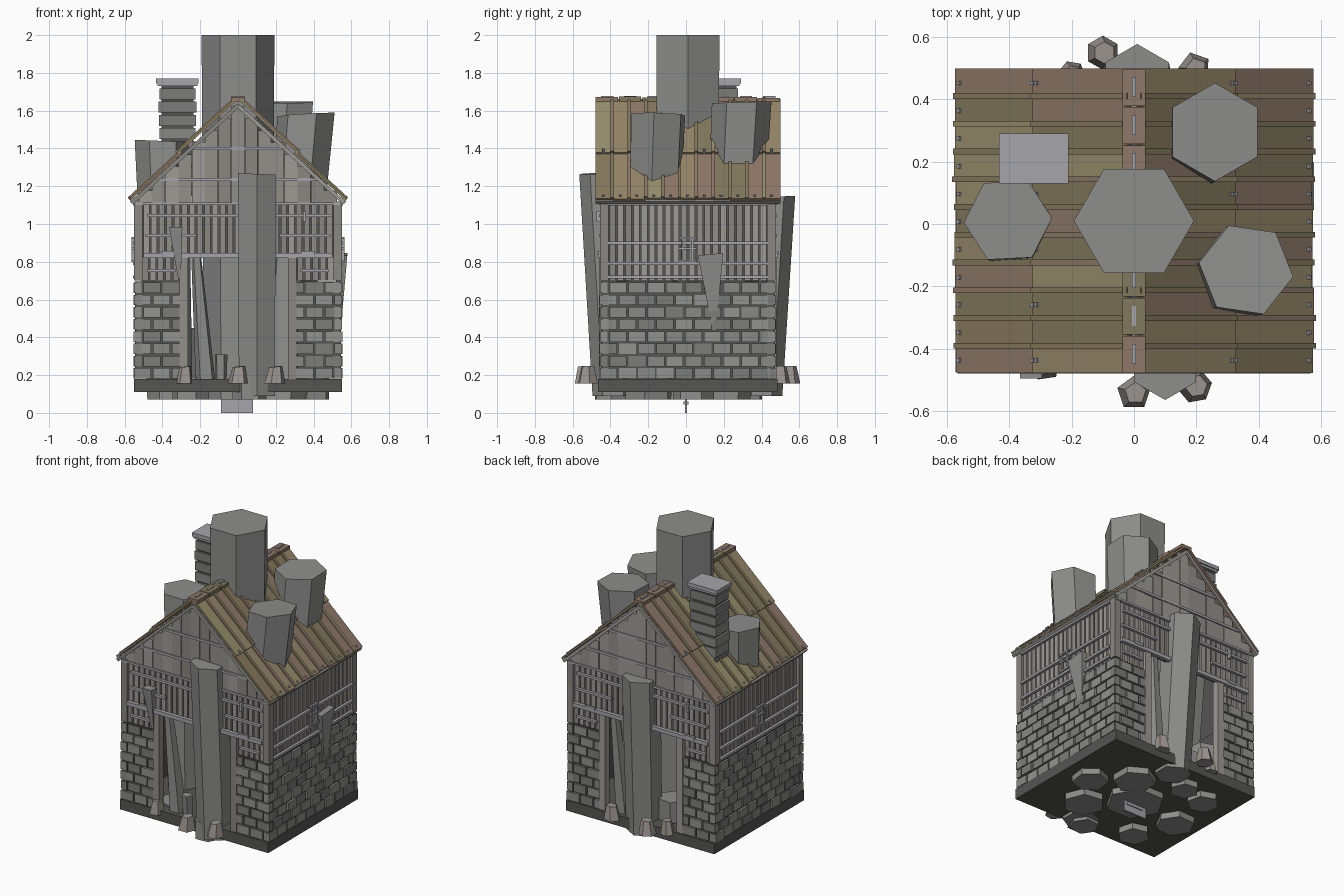
import bpy, bmesh, random
from math import pi, cos, sin, atan2, hypot
from mathutils import Matrix, Vector

if "Cube" in bpy.data.objects:
    bpy.data.objects.remove(bpy.data.objects["Cube"])

random.seed(4)
CY = 0.01                      # building centre in y
T = Matrix.Translation
STONE = [(0.27, 0.27, 0.265)]
BRICK = [(0.20, 0.20, 0.195), (0.25, 0.25, 0.245), (0.29, 0.29, 0.28)]
WOOD = [(0.29, 0.28, 0.255), (0.34, 0.33, 0.30), (0.25, 0.245, 0.22)]
ROOF = [(0.30, 0.24, 0.14), (0.24, 0.19, 0.11), (0.31, 0.27, 0.15), (0.27, 0.19, 0.14), (0.22, 0.19, 0.11)]
DARK = [(0.09, 0.09, 0.088)]
METAL = [(0.38, 0.38, 0.41)]
MATS = {}


def material(c):
    if c not in MATS:
        MATS[c] = bpy.data.materials.new("tone_%d" % len(MATS))
        MATS[c].diffuse_color = (*c, 1)
    return MATS[c]


def box(bm, lo, hi, m=Matrix(), k=None):
    """Box between two corners, placed by matrix m; k picks the tone."""
    lo, hi = Vector(lo), Vector(hi)
    mm = m @ T((lo + hi) / 2) @ Matrix.Diagonal((*(hi - lo), 1))
    vs = bmesh.ops.create_cube(bm, size=1, matrix=mm)["verts"]
    k = random.randrange(60) if k is None else k
    for f in {f for v in vs for f in v.link_faces}:
        f.material_index = k


def prism(bm, p0, p1, r0, r1, n=6, phase=0.0, tilt=(0, 0), sx=1, sy=1):
    """Leaning n-sided column with horizontal ends and an optionally sloped top."""
    rings = []
    for p, r, t in ((p0, r0, (0, 0)), (p1, r1, tilt)):
        ring = []
        for i in range(n):
            a = phase + 2 * pi * i / n
            dx, dy = r * cos(a) * sx, r * sin(a) * sy
            ring.append(bm.verts.new((p[0] + dx, p[1] + dy, p[2] + t[0] * dx + t[1] * dy)))
        rings.append(ring)
    b, t = rings
    bm.faces.new(b[::-1])
    bm.faces.new(t)
    for i in range(n):
        j = (i + 1) % n
        bm.faces.new((b[i], b[j], t[j], t[i]))


def finish(bm, name, tones):
    for f in bm.faces:
        f.material_index %= len(tones)
    bmesh.ops.recalc_face_normals(bm, faces=bm.faces[:])
    me = bpy.data.meshes.new(name)
    bm.to_mesh(me)
    bm.free()
    for c in tones:
        me.materials.append(material(c))
    ob = bpy.data.objects.new(name, me)
    bpy.context.collection.objects.link(ob)


def roof_z(x):
    return 1.645 - abs(x) * 0.53 / 0.58


# Floor slab
bm = bmesh.new()
box(bm, (-0.55, -0.465, 0.11), (0.55, 0.485, 0.18))
finish(bm, "floor_slab", DARK)

# Walls: local x along the wall, -y outwards
bricks, mortar, slats, frame, rails = (bmesh.new() for _ in range(5))


def brick_panel(m, u0, u1, z0=0.182, z1=0.70, rows=8):
    h = (z1 - z0) / rows
    box(mortar, (u0 + 0.005, 0.012, z0), (u1 - 0.005, 0.045, z1 - 0.005), m)
    for r in range(rows):
        u = u0 - (0.05 if r % 2 else 0)
        while u < u1 - 0.01:
            a, b = max(u, u0), min(u + 0.09, u1)
            if b - a > 0.015:
                d = random.uniform(-0.004, 0.005)
                box(bricks, (a, d, z0 + r * h), (b, 0.04, z0 + (r + 1) * h - 0.01), m)
            u += 0.1


def slat_panel(m, u0, u1, z0, z1):
    box(mortar, (u0, 0.03, z0), (u1, 0.036, z1), m)
    n = max(1, round((u1 - u0) / 0.041))
    w = (u1 - u0) / n
    for i in range(n):
        box(slats, (u0 + i * w + 0.005, 0.012, z0), (u0 + (i + 1) * w - 0.005, 0.031, z1), m)


def rail(m, u0, u1, z, h=0.016, out=0.006):
    box(rails, (u0, -out, z - h / 2), (u1, 0.012, z + h / 2), m)


for turn in (0, pi):           # front and back walls with doorways
    m = T((0, CY, 0)) @ Matrix.Rotation(turn, 4, 'Z') @ T((0, -0.465, 0))
    for s in (-1, 1):
        a, b = sorted((s * 0.31, s * 0.55))
        brick_panel(m, a, b)
        slat_panel(m, *sorted((s * 0.31, s * 0.51)), 0.70, 0.83)
        a, b = sorted((s * 0.265, s * 0.31))
        box(frame, (a, -0.005, 0.18), (b, 0.045, 0.83), m)
        a, b = sorted((s * 0.505, s * 0.55))
        box(frame, (a, 0, 0.70), (b, 0.045, 1.11), m)
        rail(m, *sorted((s * 0.33, s * 0.48)), 0.755)
        rail(m, *sorted((s * 0.22, s * 0.49)), 0.94)
        box(rails, (s * 0.37 - 0.035, -0.016, 0.838), (s * 0.37 + 0.035, 0, 0.856), m)
    slat_panel(m, -0.505, 0.505, 0.83, 1.11)
    rail(m, -0.50, 0.50, 0.833, 0.026, 0.012)
    rail(m, -0.48, 0.50, 1.045)
    rail(m, -0.54, 0.54, 1.108, 0.014)
    box(rails, (0.345, -0.02, 1.01), (0.36, 0, 1.07), m)
    # Stepped gable boards with two cross rails
    n, w = 15, 1.05 / 15
    for i in range(n):
        u = -0.525 + i * w
        top = roof_z(max(abs(u), abs(u + w)) - 0.012)
        d = random.uniform(0, 0.008)
        box(slats, (u + 0.001, d, 1.105), (u + w - 0.001, 0.03, top), m)
    rail(m, -0.25, 0.25, 1.40)
    rail(m, -0.43, 0.43, 1.235)

for turn in (pi / 2, -pi / 2):  # side walls
    m = T((0, CY, 0)) @ Matrix.Rotation(turn, 4, 'Z') @ T((0, -0.55, 0))
    brick_panel(m, -0.465, 0.465)
    slat_panel(m, -0.42, 0.42, 0.70, 1.12)
    for s in (-1, 1):
        a, b = sorted((s * 0.42, s * 0.465))
        box(frame, (a, 0, 0.70), (b, 0.045, 1.12), m)
    for z in (0.72, 0.79, 0.90, 1.105):
        rail(m, -0.42, 0.42, z)
    # Small bracket frame
    for z in (0.80, 0.865, 0.92):
        box(rails, (-0.05, -0.014, z), (0.045, 0, z + 0.01), m)
    for u in (-0.035, 0.02):
        box(rails, (u, -0.014, 0.80), (u + 0.01, 0, 0.93), m)
finish(bricks, "wall_bricks", BRICK)
finish(mortar, "wall_backing", DARK)
finish(slats, "wall_boards", WOOD)
finish(frame, "wall_posts", WOOD)
finish(rails, "wall_rails", METAL)

# Roof: two tiers of planks per slope, seam battens, nails, eaves and verge trim
planks, battens, nails, trim = (bmesh.new() for _ in range(4))
L = hypot(0.57, 0.521)
for s in (-1, 1):
    m = T((0, CY, 1.645)) @ Matrix.Diagonal((s, 1, 1, 1)) @ Matrix.Rotation(atan2(0.53, 0.58), 4, 'Y')
    n, w = 11, 0.98 / 11
    for i in range(n):
        y = -0.49 + i * w
        for x0, x1, z in ((0.0, 0.42, 0.012), (0.40, L - random.uniform(0, 0.012), 0.0)):
            box(planks, (x0, y + 0.001, z), (x1, y + w - 0.001, z + 0.012), m)
            if i:
                box(battens, (x0, y - 0.009, z + 0.01), (x1, y + 0.009, z + 0.021), m)
        if i % 2 == 0:
            for dx in (0.395, 0.412):
                box(nails, (dx, y + 0.035, 0.02), (dx + 0.011, y + 0.049, 0.031), m)
        box(nails, (L - 0.03, y + 0.035, 0.01), (L - 0.018, y + 0.049, 0.02), m)
    for e in (-0.49, 0.478):
        box(trim, (0.01, e, -0.024), (L, e + 0.012, -0.004), m)
    box(trim, (L - 0.03, -0.485, -0.02), (L + 0.005, 0.485, -0.002), m)
# Ridge cap pieces with a fixing strip each
ridge = bmesh.new()
for i in range(8):
    y = CY - 0.49 + i * 0.1225
    dz = random.uniform(-0.004, 0.004)
    box(ridge, (-0.037, y + 0.002, 1.648), (0.037, y + 0.12, 1.671 + dz))
    box(nails, (-0.007, y + 0.03, 1.66), (0.007, y + 0.095, 1.678))
finish(planks, "roof_planks", ROOF)
finish(battens, "roof_battens", ROOF[1:])
finish(nails, "roof_nails", METAL)
finish(trim, "roof_trim", WOOD)
finish(ridge, "ridge_cap", ROOF)

# Chimney: stacked courses over a darker core, flat cap
bm = bmesh.new()
for i in range(8):
    z, g = 1.17 + i * 0.07, random.uniform(0, 0.006)
    box(bm, (-0.42 + g, 0.14, z), (-0.22 - g, 0.28 - g, z + 0.058))
finish(bm, "chimney_courses", BRICK[:2])
bm = bmesh.new()
box(bm, (-0.405, 0.152, 1.15), (-0.235, 0.268, 1.74))
finish(bm, "chimney_core", DARK)
bm = bmesh.new()
box(bm, (-0.425, 0.137, 1.73), (-0.215, 0.283, 1.745))
box(bm, (-0.433, 0.13, 1.745), (-0.21, 0.29, 1.77))
finish(bm, "chimney_cap", METAL)

# Stone columns bursting through roof and doorways: base, top, radii, phase, top slope
bm = bmesh.new()
for p0, p1, r0, r1, ph, t in (
        ((0.0, 0.01, 0.07), (0.0, 0.01, 2.0), 0.18, 0.193, 0, (0, 0)),
        ((0.17, 0.21, 0.07), (0.26, 0.295, 1.645), 0.13, 0.158, pi / 2, (0, 0.03)),
        ((0.23, -0.2, 0.07), (0.36, -0.147, 1.58), 0.13, 0.153, 0.9, (0.06, -0.03)),
        ((-0.36, -0.04, 0.07), (-0.405, 0.012, 1.44), 0.12, 0.142, 0.05, (-0.04, 0.0)),
        ((0.1, -0.385, 0.09), (0.1, -0.45, 1.265), 0.11, 0.115, pi / 6, (-0.04, 0)),
        ((0.03, 0.40, 0.09), (0.01, 0.46, 1.145), 0.11, 0.118, pi / 6, (0, 0.03))):
    prism(bm, p0, p1, r0, r1, 6, ph, t)
finish(bm, "stone_columns", STONE)

# Low column stumps through the floor
bm = bmesh.new()
for x, y, r, h in ((0.38, 0.04, 0.11, 0.40), (-0.13, 0.32, 0.09, 0.32), (-0.32, 0.27, 0.10, 0.45),
                   (-0.25, -0.30, 0.10, 0.19), (0.06, -0.40, 0.09, 0.19)):
    prism(bm, (x, y, 0.07), (x, y, h), r, r, 6, x)
finish(bm, "floor_stumps", STONE)

# Leaning shards in the doorways and shards wedged in the walls
bm = bmesh.new()
for turn in (0, pi):
    k = len(bm.verts)
    prism(bm, (-0.17, -0.40, 0.16), (-0.22, -0.43, 0.82), 0.055, 0.028, 5, 0.4)
    prism(bm, (-0.09, -0.41, 0.16), (-0.09, -0.42, 0.31), 0.03, 0.035, 5, 0.2)
    bm.verts.ensure_lookup_table()
    bmesh.ops.transform(bm, verts=bm.verts[k:], matrix=T((0, CY, 0)) @ Matrix.Rotation(turn, 4, 'Z'))
prism(bm, (0.54, 0.15, 0.44), (0.545, 0.13, 0.84), 0.012, 0.095, 4, pi / 4, (0, 0.1), 0.5, 1)
prism(bm, (-0.31, -0.455, 0.71), (-0.33, -0.46, 0.985), 0.01, 0.05, 4, pi / 4)
finish(bm, "stone_shards", STONE)

# Small tapered rocks at the thresholds
bm = bmesh.new()
for i, (x, y, r) in enumerate(((0, -0.543, 0.056), (0.195, -0.52, 0.056), (-0.285, -0.455, 0.05),
                               (-0.1, 0.55, 0.055), (0.195, 0.50, 0.053), (-0.2, 0.48, 0.045))):
    prism(bm, (x, y, 0.155), (x + 0.005, y, 0.245), r, r * 0.64, 5 + i % 2, i * 0.7 + pi / 2, (0.1, 0.05))
finish(bm, "threshold_rocks", [(0.33, 0.30, 0.28)])

# Thin foot plate below the floor
bm = bmesh.new()
box(bm, (-0.09, -0.006, 0.0), (0.08, 0.006, 0.075))
box(bm, (-0.06, -0.012, 0.045), (0.06, 0.012, 0.06))
finish(bm, "foot_plate", METAL)

for m in bpy.data.materials:
    if m.users and not m.is_grease_pencil:
        m.use_nodes = True
        m.node_tree.nodes["Principled BSDF"].inputs["Base Color"].default_value = m.diffuse_color
